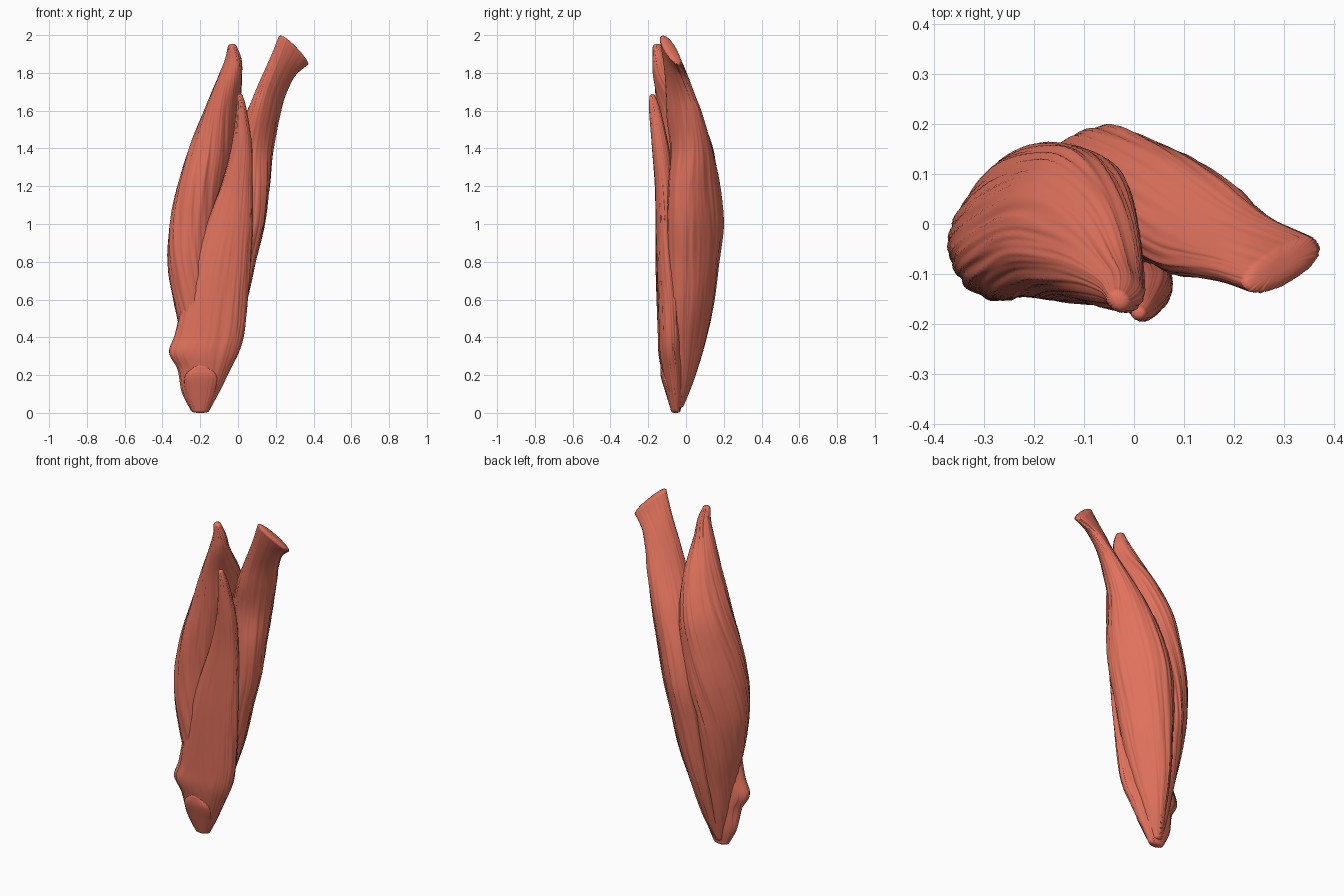
import bpy, bmesh, math
from mathutils import Vector, noise

mat = bpy.data.materials.new("muscle_red")
mat.diffuse_color = (0.76, 0.17, 0.11, 1)

SIDES, STEPS = 128, 12


def spline(p0, p1, p2, p3, t):
    return [0.5 * (2 * b + (c - a) * t + (2 * a - 5 * b + 4 * c - d) * t * t
                   + (3 * b - a - 3 * c + d) * t ** 3)
            for a, b, c, d in zip(p0, p1, p2, p3)]


def muscle(name, rows, fibre=0.05, twist=0.0, seed=0.0, power=0.9):
    """Loft of sections (z, x, y, half width, half depth, turn in degrees, end slope) with fibre grooves."""
    n = len(rows)
    secs = []
    for i in range(n - 1):
        q = [rows[max(0, min(n - 1, i + k))] for k in (-1, 0, 1, 2)]
        secs += [spline(*q, s / STEPS) for s in range(STEPS)]
    secs.append(list(rows[-1]))
    bm = bmesh.new()
    rings = []

    def ring(sec, shrink=1.0, shift=0.0):
        z, x, y, a, b, rot, slope = sec
        rot = math.radians(rot)
        out = []
        for k in range(SIDES):
            t = math.tau * k / SIDES
            c, s = math.cos(t), math.sin(t)
            ft = t + twist * z
            g = 0.6 * noise.noise(Vector((math.cos(ft) * 5 + seed, math.sin(ft) * 5, z * 2)))
            g += 0.6 * noise.noise(Vector((math.cos(ft) * 13, math.sin(ft) * 13 + seed, z * 3)))
            r = (1 + fibre * g) * shrink
            u = a * math.copysign(abs(c) ** power, c) * r
            v = b * math.copysign(abs(s) ** power, s) * r
            out.append(bm.verts.new((x + u * math.cos(rot) - v * math.sin(rot),
                                     y + u * math.sin(rot) + v * math.cos(rot),
                                     z + shift + slope * u)))
        rings.append(out)

    # rounded ends and body
    dome = [(0.3, 1.0), (0.65, 0.85), (0.88, 0.5)]
    for w, h in dome:
        ring(secs[0], w, h * min(0.02, secs[0][3] * 0.8))
    for sec in secs:
        ring(sec)
    for w, h in reversed(dome):
        ring(secs[-1], w, -h * 0.012)
    for r0, r1 in zip(rings, rings[1:]):
        for k in range(SIDES):
            m = (k + 1) % SIDES
            bm.faces.new((r0[k], r1[k], r1[m], r0[m]))
    bm.faces.new(rings[0])
    bm.faces.new(rings[-1][::-1])
    bmesh.ops.recalc_face_normals(bm, faces=bm.faces)
    me = bpy.data.meshes.new(name)
    bm.to_mesh(me)
    bm.free()
    me.materials.append(mat)
    for p in me.polygons:
        p.use_smooth = True
    ob = bpy.data.objects.new(name, me)
    bpy.context.collection.objects.link(ob)
    return ob


# long head: flared, slanted top end, thick belly at the back
muscle("long_head", [
    (1.92, .295, -.082, .086, .038, 30, -.88),
    (1.82, .231, -.055, .082, .043, 40, -.5),
    (1.70, .175, -.030, .095, .048, 45, -.2),
    (1.58, .132, -.008, .110, .065, 47, 0),
    (1.40, .075, .028, .112, .102, 45, 0),
    (1.20, .035, .042, .105, .150, 43, 0),
    (1.00, .000, .050, .100, .170, 43, 0),
    (0.80, -.040, .040, .095, .158, 43, 0),
    (0.60, -.070, .028, .085, .140, 43, 0),
    (0.40, -.108, .012, .065, .112, 43, 0),
    (0.20, -.150, -.008, .045, .066, 43, 0),
    (0.04, -.190, -.040, .025, .030, 43, 0)], 0.06, 0.3, 3.0)

# lateral head: broad outer belly with slanting fibres
muscle("lateral_head", [
    (1.935, -.030, -.152, .022, .026, 50, 0),
    (1.87, -.026, -.136, .036, .046, 50, 0),
    (1.78, -.043, -.112, .056, .064, 50, 0),
    (1.60, -.085, -.045, .110, .082, 58, 0),
    (1.40, -.130, -.002, .147, .112, 58, 0),
    (1.20, -.178, .006, .165, .118, 56, 0),
    (1.00, -.216, .004, .168, .120, 54, 0),
    (0.80, -.234, -.008, .153, .116, 52, 0),
    (0.60, -.226, -.016, .128, .102, 52, 0),
    (0.40, -.212, -.022, .092, .078, 54, 0),
    (0.20, -.205, -.030, .055, .052, 60, 0),
    (0.04, -.198, -.040, .025, .025, 65, 0)], 0.075, 1.3, 8.0)

# medial head: flat front belly ending in a side flange
muscle("medial_head", [
    (1.675, .010, -.178, .016, .015, 0, 0),
    (1.60, .018, -.165, .028, .030, 0, 0),
    (1.40, .018, -.135, .056, .045, 0, 0),
    (1.20, -.008, -.115, .085, .050, 0, 0),
    (1.00, -.045, -.105, .120, .057, 0, 0),
    (0.80, -.085, -.095, .150, .065, 0, 0),
    (0.60, -.120, -.085, .170, .070, 0, 0),
    (0.42, -.150, -.081, .180, .068, 0, 0),
    (0.32, -.180, -.080, .182, .066, 0, 0),
    (0.23, -.180, -.070, .138, .060, 0, 0),
    (0.11, -.198, -.058, .098, .042, 0, 0),
    (0.012, -.200, -.052, .048, .023, 0, 0)], 0.06, 0.3, 14.0, 0.95)

# tendon: raised pad at the lower attachment
muscle("lower_tendon", [
    (0.24, -.195, -.118, .045, .018, 0, 0),
    (0.19, -.195, -.107, .085, .026, 0, 0),
    (0.10, -.200, -.076, .075, .030, 0, 0),
    (0.012, -.200, -.055, .042, .024, 0, 0)], 0.06, 0.0, 20.0)
